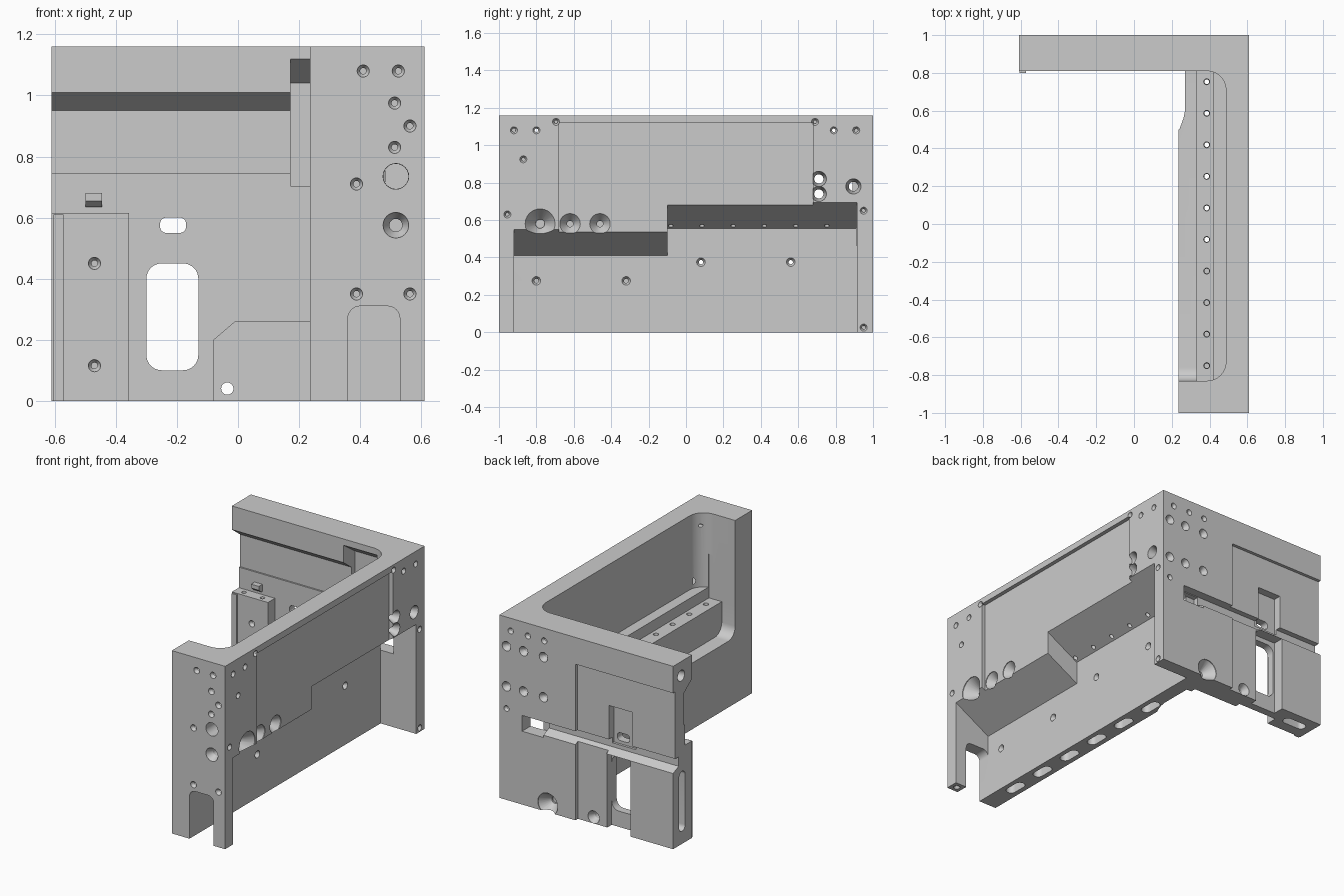
import bpy, bmesh, math
from mathutils import Vector

cube = bpy.data.objects.get("Cube")
if cube:
    bpy.data.objects.remove(cube, do_unlink=True)

metal = bpy.data.materials.new("plain grey metal")
metal.use_nodes = True
GREY = (0.6, 0.6, 0.6, 1)
metal.diffuse_color = GREY
metal.node_tree.nodes["Principled BSDF"].inputs["Base Color"].default_value = GREY


def place(axis, u, v, w):
    """Point from two in-plane coordinates and a position along the axis."""
    return Vector({"x": (w, u, v), "y": (u, w, v), "z": (u, v, w)}[axis])


def loft(name, rings):
    """Closed solid through equally long rings of points."""
    bm = bmesh.new()
    loops = [[bm.verts.new(p) for p in ring] for ring in rings]
    for a, b in zip(loops, loops[1:]):
        for i in range(len(a)):
            j = (i + 1) % len(a)
            bm.faces.new((a[i], a[j], b[j], b[i]))
    bm.faces.new(loops[0])
    bm.faces.new(loops[-1])
    bmesh.ops.recalc_face_normals(bm, faces=bm.faces)
    mesh = bpy.data.meshes.new(name)
    bm.to_mesh(mesh)
    bm.free()
    mesh.materials.append(metal)
    ob = bpy.data.objects.new(name, mesh)
    bpy.context.scene.collection.objects.link(ob)
    return ob


def prism(name, axis, pts, a, b):
    return loft(name, [[place(axis, u, v, w) for u, v in pts] for w in (a, b)])


def rounded(u0, u1, v0, v1, r):
    """Rounded rectangle; r gives one radius or four, from lower left anticlockwise."""
    rs = r if isinstance(r, tuple) else (r,) * 4
    corners = ((u0, v0, 1, 1), (u1, v0, -1, 1), (u1, v1, -1, -1), (u0, v1, 1, -1))
    pts = []
    for k, ((u, v, su, sv), q) in enumerate(zip(corners, rs)):
        for i in range(9 if q else 1):
            t = math.pi * (1 + k / 2 + i / 16)
            pts.append((u + q * (su + math.cos(t)), v + q * (sv + math.sin(t))))
    return pts


def box(name, x, y, z):
    return prism(name, "z", rounded(*x, *y, 0), *z)


cutters = []


def keep(ob):
    ob.hide_render = True
    cutters.append(ob)
    return ob


def cut(axis, pts, a, b):
    return keep(prism("cutter", axis, pts, a, b))


def cut_box(x, y, z):
    return keep(box("cutter", x, y, z))


def drill(axis, u, v, face, inward, r, depth=0.12, bore=0.5, sink=1.0):
    """Countersunk hole going inward from a face."""
    rings = []
    for rad, d in ((r, -0.01), (r, 0.004), (r * bore, r * sink), (r * bore, depth)):
        rings.append([place(axis, u + rad * math.cos(math.tau * i / 24),
                            v + rad * math.sin(math.tau * i / 24),
                            face + inward * d) for i in range(24)])
    return keep(loft("cutter", rings))


# ---- L-shaped body, later hollowed ----
body = prism("housing_body", "z",
             [(-.61, .81), (.236, .81), (.236, -1), (.61, -1), (.61, 1), (-.61, 1)], 0, 1.16)

# Inner pocket of the side wall: round-cornered walls, shoulder, ledge, shelf
cut("z", rounded(.1, .487, -.83, .81, (0, .1, .1, 0)), .69, 1.3)
cut_box((.1, .42), (-.83, .81), (.62, .9))
cut("x", rounded(-.83, .81, .42, .9, (.07, 0, 0, 0)), .1, .33)
cut("z", [(.1, .5), (.24, .5), (.262, .56), (.27, .6), (.27, .81), (.1, .81)], -.1, 1)

# Outer undercuts with sloped ceilings, and shallow outer panel
cut("y", [(.36, -.1), (.36, .41), (.7, .6), (.7, -.1)], -.92, 0)
cut("y", [(.36, -.1), (.36, .555), (.7, .745), (.7, -.1)], -.1, .915)
cut_box((.585, .7), (-.68, .68), (.3, 1.12))

# Cable notch through the foot of the front pillar
cut("y", rounded(.36, .53, -.1, .31, (0, 0, .04, .04)), -1.1, -.9)

# Front side of the back wall, below the top rail
cut("x", [(.7, 1.0925), (.89, .95), (.89, .745), (.88, .745), (.88, -.1), (.7, -.1)], -.7, .172)
cut("x", [(.88, .75), (.88, -.1), (.7, -.1), (.7, .75)], .172, .236)
cut("x", [(.8, 1.127), (.925, 1.04), (.925, .703), (.8, .703)], .172, .41)

# Rear panels, groove and openings
cut_box((-.7, .076), (.98, 1.1), (.5, .99))
cut_box((-.31, -.145), (.93, 1.1), (.53, .78))
cut_box((-.14, .076), (.975, 1.1), (-.1, .52))
cut_box((-.31, -.13), (.93, 1.1), (-.1, .48))
cut("x", [(1.1, .565), (.945, .565), (.945, .505), (1.1, .435)], -.7, .45)
cut_box((.3, .45), (.912, 1.1), (.465, .56))
cut("y", rounded(-.3, -.13, .1, .45, .05), .7, 1.1)
cut("y", rounded(-.255, -.17, .55, .6, .02), .7, 1.1)
end_slot = cut("x", rounded(.88, .94, .08, .46, .029), -.7, -.56)

# Slots under the lower panel and the guide, holes along the ledge
for i in range(6):
    y = -.74 + .25 * i
    cut("z", rounded(.268, .33, y - .07, y + .07, .03), -.1, .06)
foot_slot = cut("z", rounded(-.56, -.4, .88, .94, .029), -.1, .05)
for i in range(10):
    drill("z", .385, -.75 + .167 * i, .62, -1, .016, .13, .8)
drill("z", .57, -.96, 0, 1, .02)

# Front pillar holes
for x, z in ((.41, 1.08), (.525, 1.08), (.513, .975), (.563, .9), (.513, .83),
             (.388, .71), (.388, .35), (.563, .35)):
    drill("y", x, z, -1, 1, .02, .07)
drill("y", .517, .735, -1, 1, .042, .24, .98)
drill("y", .517, .575, -1, 1, .042, .07)

# Outer side holes
for y, z in ((-.92, 1.08), (-.8, 1.08), (-.695, 1.125), (.69, 1.125), (.79, 1.08),
             (.91, 1.08), (-.87, .925), (-.955, .63), (.95, .65), (.95, .025)):
    drill("x", y, z, .61, -1, .019, .4 if y in (-.8, .79) else .05)
for y, z in ((.71, .82), (.71, .74), (.895, .78)):
    drill("x", y, z, .61, -1, .041, .22, .6)
for y, z in ((-.8, .275), (-.32, .275), (.08, .375), (.56, .375)):
    drill("x", y, z, .36, -1, .023, .2 if y > 0 else .06)
drill("x", -.78, .58, .61, -1, .08, .11, .3)
for y in (-.62, -.46):
    drill("x", y, .58, .585, -1, .055, .09, .3)

# Rear holes, the lowest ones open at the bottom edge
for x in (.53, .41, .295):
    drill("y", x, 1.08, 1, -1, .019, .06)
for x in (.56, .44, .3):
    for z in (.975, .72):
        drill("y", x, z, 1, -1, .03, .06)
drill("y", .56, .58, 1, -1, .018, .05)
drill("y", .27, .05, 1, -1, .07, .08, .3)
foot_hole = drill("y", -.035, .04, .975, -1, .04, .3, .5)
drill("x", .92, 1.07, -.61, 1, .035, .3, .8)

# ---- Added blocks on the back wall ----
block = box("guide_block", (-.61, -.357), (.81, .9), (0, .615))
strip = box("guide_strip", (-.605, -.572), (.8, .815), (0, .61))
plate = prism("foot_plate", "y",
              [(-.08, 0), (.25, 0), (.25, .26), (-.01, .26), (-.08, .2)], .845, .9)
tab = prism("catch_tab", "x", [(.9, .635), (.87, .635), (.845, .655), (.845, .68), (.9, .68)],
            -.5, -.445)
block_tools = [drill("y", -.47, z, .81, 1, .02, .06) for z in (.45, .115)]
block_tools += [drill("z", x, .845, .615, -1, .014, .05, .8) for x in (-.55, -.42)]
block_tools += [end_slot, foot_slot]

# ---- Apply the cuts and finish ----
tools = bpy.data.collections.new("cutters")
bpy.context.scene.collection.children.link(tools)
for c in cutters:
    bpy.context.scene.collection.objects.unlink(c)
    tools.objects.link(c)

mod = body.modifiers.new("cuts", "BOOLEAN")
mod.solver = "EXACT"
mod.operand_type = "COLLECTION"
mod.collection = tools
for ob, group in ((block, block_tools), (plate, [foot_hole])):
    for c in group:
        mod = ob.modifiers.new("hole", "BOOLEAN")
        mod.solver = "EXACT"
        mod.object = c

graph = bpy.context.evaluated_depsgraph_get()
for ob in (body, block, plate):
    done = bpy.data.meshes.new_from_object(ob.evaluated_get(graph))
    ob.modifiers.clear()
    ob.data = done
for c in cutters:
    bpy.data.objects.remove(c, do_unlink=True)
bpy.data.collections.remove(tools)

bpy.ops.object.select_all(action="DESELECT")
for ob in (body, block, strip, plate, tab):
    ob.select_set(True)
bpy.context.view_layer.objects.active = body
bpy.ops.object.shade_smooth_by_angle(angle=math.radians(25))
